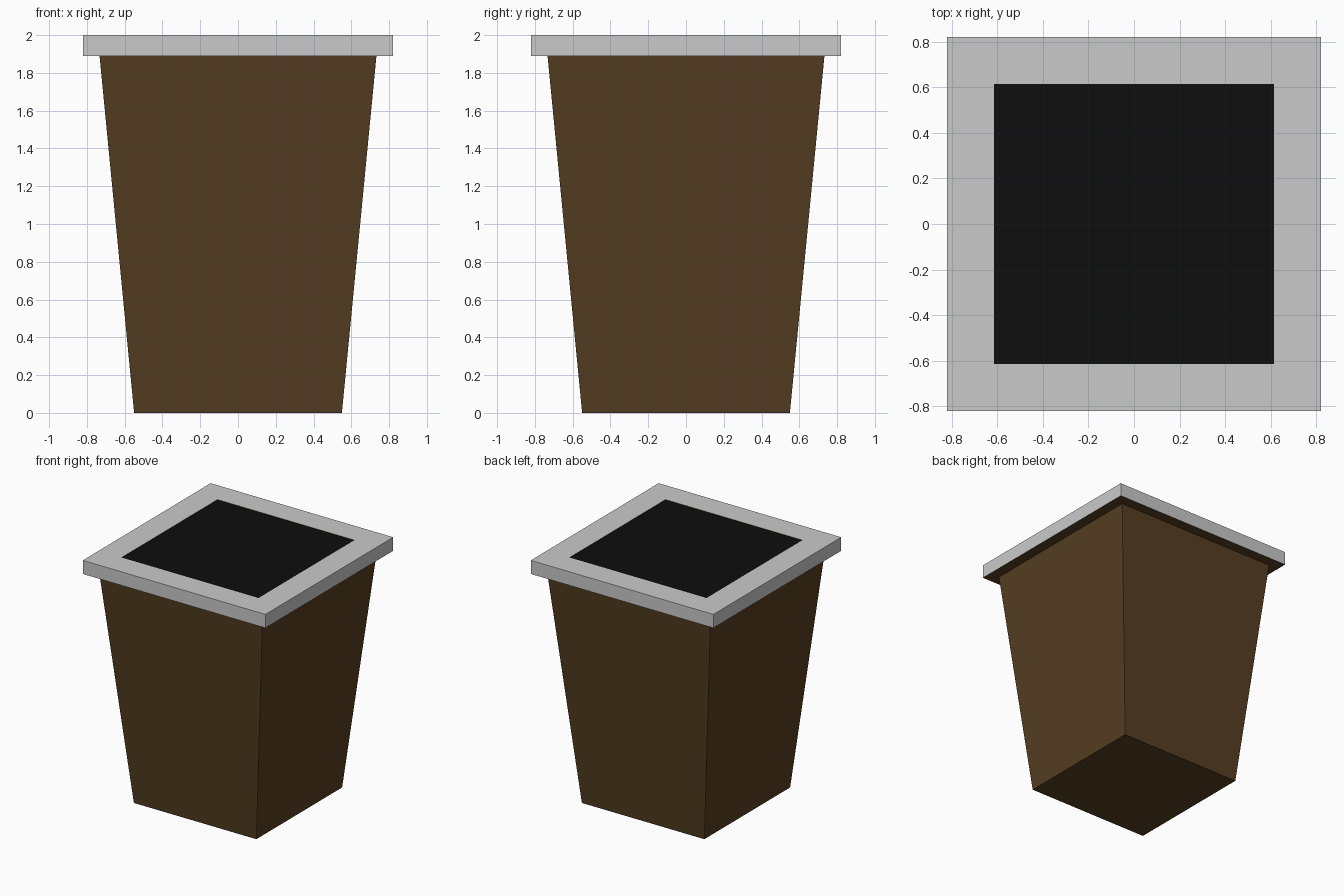
import bpy, bmesh

if "Cube" in bpy.data.objects:
    bpy.data.objects.remove(bpy.data.objects["Cube"])

def material(name, rgb):
    m = bpy.data.materials.new(name)
    m.diffuse_color = (*rgb, 1)
    m.use_nodes = True
    m.node_tree.nodes["Principled BSDF"].inputs["Base Color"].default_value = m.diffuse_color
    return m

BROWN = material("brown", (0.093, 0.048, 0.016))
GREY = material("light grey", (0.59, 0.59, 0.59))
BLACK = material("black", (0.004, 0.004, 0.004))

def square_loft(name, rings, mats, strips, cap_start=False, cap_end=False, cut=0.0):
    """Loft square rings (half width, height); strips gives a material per strip."""
    bm = bmesh.new()
    loops = []
    for h, z in rings:
        if cut:
            c = h - cut
            pts = [(-c, -h), (c, -h), (h, -c), (h, c), (c, h), (-c, h), (-h, c), (-h, -c)]
        else:
            pts = [(-h, -h), (h, -h), (h, h), (-h, h)]
        loops.append([bm.verts.new((x, y, z)) for x, y in pts])
    for a, b, s in zip(loops, loops[1:], strips):
        n = len(a)
        for i in range(n):
            j = (i + 1) % n
            bm.faces.new((a[i], a[j], b[j], b[i])).material_index = s
    if cap_start:
        bm.faces.new(loops[0][::-1])
    if cap_end:
        bm.faces.new(loops[-1])
    me = bpy.data.meshes.new(name)
    bm.to_mesh(me)
    bm.free()
    for m in mats:
        me.materials.append(m)
    ob = bpy.data.objects.new(name, me)
    bpy.context.collection.objects.link(ob)
    return ob

# Tapered pot: base, walls and brown underside of the rim
square_loft("pot_body", [(0.55, 0), (0.733, 1.89), (0.82, 1.89)], [BROWN], [0, 0],
            cap_start=True)

# Overhanging rim: outer band, flat top and thin brown inner lip
square_loft("rim", [(0.82, 1.89), (0.82, 2.0), (0.615, 2.0), (0.615, 1.997)],
            [GREY, BROWN], [0, 0, 1])

# Soil filling the opening almost level with the rim
square_loft("soil", [(0.615, 1.997)], [BLACK], [], cap_end=True)
